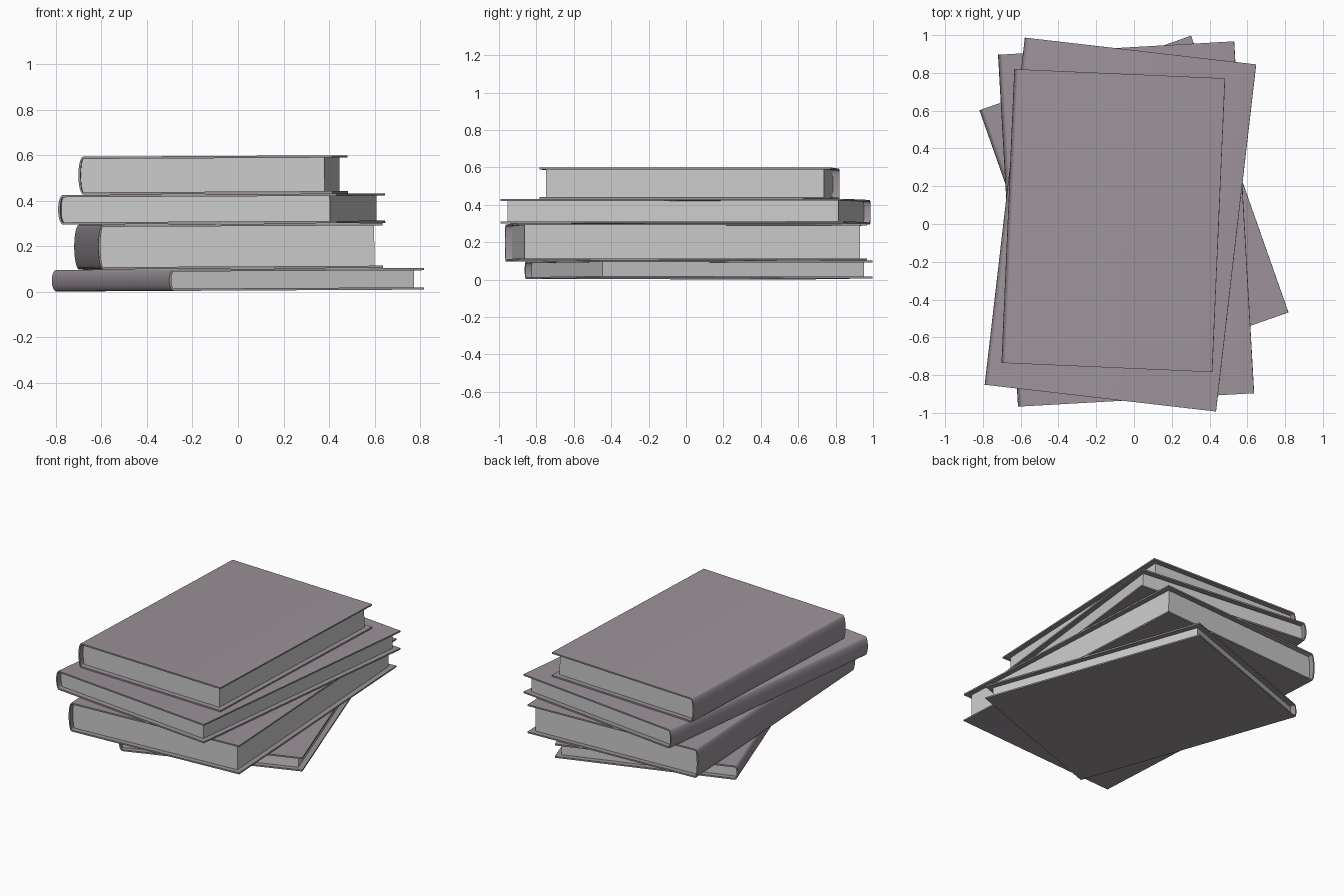
import bpy, bmesh
from math import sin, cos, pi, radians
from mathutils import Matrix

if "Cube" in bpy.data.objects:
    bpy.data.objects.remove(bpy.data.objects["Cube"])

COVER = 0.010    # board thickness
BULGE = 0.022    # how far the spine rounds out
INSET = 0.035    # pages set back from the cover edges
TILT = Matrix.Rotation(radians(-0.3), 4, 'Y')
SEG = 16

cover_mat = bpy.data.materials.new("cover_cloth")
cover_mat.diffuse_color = (0.33, 0.29, 0.32, 1)
cover_mat.use_nodes = True
cover_mat.node_tree.nodes["Principled BSDF"].inputs["Base Color"].default_value = cover_mat.diffuse_color


def spine_curve(x, half_h, bulge):
    """Half ellipse from top to bottom, rounding out towards -x."""
    return [(x - bulge * sin(pi * i / SEG), half_h * cos(pi * i / SEG))
            for i in range(SEG + 1)]


def extrude_profile(name, profile, length, matrix, mat=None):
    """Extrude an XZ outline along Y, centred on y = 0."""
    bm = bmesh.new()
    face = bm.faces.new([bm.verts.new((x, -length / 2, z)) for x, z in profile])
    geo = bmesh.ops.extrude_face_region(bm, geom=[face])["geom"]
    bmesh.ops.translate(bm, vec=(0, length, 0),
                        verts=[v for v in geo if isinstance(v, bmesh.types.BMVert)])
    bmesh.ops.recalc_face_normals(bm, faces=bm.faces)
    mesh = bpy.data.meshes.new(name)
    bm.to_mesh(mesh)
    bm.free()
    ob = bpy.data.objects.new(name, mesh)
    bpy.context.collection.objects.link(ob)
    ob.matrix_world = matrix
    if mat:
        mesh.materials.append(mat)
    bpy.ops.object.select_all(action='DESELECT')
    ob.select_set(True)
    bpy.context.view_layer.objects.active = ob
    bpy.ops.object.shade_smooth_by_angle(angle=radians(40))
    return ob


def book(label, cx, cy, z0, z1, width, length, angle):
    half = (z1 - z0) / 2
    m = TILT @ Matrix.Translation((cx, cy, (z0 + z1) / 2)) @ Matrix.Rotation(radians(angle), 4, 'Z')
    right, left = width / 2, -width / 2 + BULGE
    # cover: two boards joined by a rounded spine
    outer = [(right, half)] + spine_curve(left, half, BULGE) + [(right, -half)]
    inner_h = half - COVER
    inner = [(right, inner_h)] + spine_curve(left, inner_h, BULGE - COVER) + [(right, -inner_h)]
    extrude_profile(label + "_cover", outer + inner[::-1], length, m, cover_mat)
    # page block: fills the cover up to the spine
    pages = ([(right - INSET, inner_h)] + spine_curve(left, inner_h, BULGE - COVER)
             + [(right - INSET, -inner_h)])
    extrude_profile(label + "_pages", pages, length - 2 * INSET, m)


# stack from bottom to top: centre, z range, size, turn
book("bottom_book", 0.0, 0.067, 0.005, 0.100, 1.188, 1.553, 19.4)
book("thick_book", -0.041, 0.0, 0.101, 0.298, 1.252, 1.866, 3.25)
book("thin_book", -0.070, -0.003, 0.299, 0.429, 1.233, 1.85, -6.6)
book("top_book", -0.107, 0.018, 0.430, 0.597, 1.117, 1.557, -2.5)
